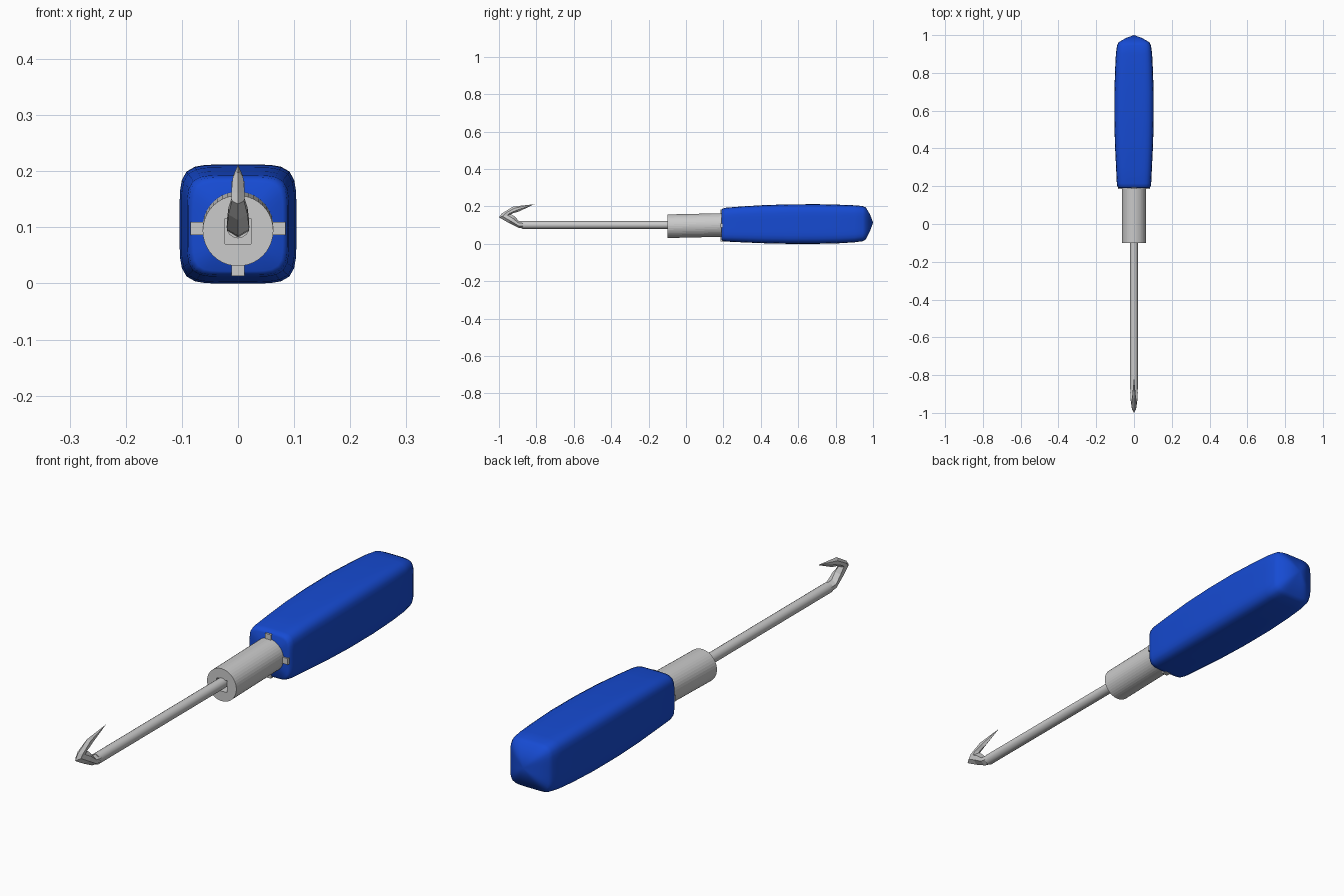
import bpy, bmesh, math
from mathutils import Vector

if "Cube" in bpy.data.objects:
    bpy.data.objects.remove(bpy.data.objects["Cube"])


def loft(name, rings, start=None, end=None):
    """Skin a list of point rings; close each end on a tip point or a flat cap."""
    bm = bmesh.new()
    vr = [[bm.verts.new(p) for p in r] for r in rings]
    n = len(vr[0])
    for a, b in zip(vr, vr[1:]):
        for i in range(n):
            j = (i + 1) % n
            bm.faces.new((a[i], a[j], b[j], b[i]))
    for ring, tip in ((vr[0], start), (vr[-1], end)):
        if tip is None:
            bm.faces.new(ring)
        else:
            t = bm.verts.new(tip)
            for i in range(n):
                bm.faces.new((ring[i], ring[(i + 1) % n], t))
    bmesh.ops.recalc_face_normals(bm, faces=bm.faces)
    me = bpy.data.meshes.new(name)
    bm.to_mesh(me)
    bm.free()
    ob = bpy.data.objects.new(name, me)
    bpy.context.collection.objects.link(ob)
    return ob


def smooth(ob, deg):
    bpy.ops.object.select_all(action='DESELECT')
    ob.select_set(True)
    bpy.context.view_layer.objects.active = ob
    bpy.ops.object.shade_smooth_by_angle(angle=math.radians(deg))


def rounded_square(y, hx, z0, z1, n=48, power=5.5):
    pts = []
    for i in range(n):
        a = 2 * math.pi * i / n
        c, s = math.cos(a), math.sin(a)
        k = (abs(c) ** power + abs(s) ** power) ** (-1 / power)
        pts.append((hx * c * k, y, (z0 + z1) / 2 + (z1 - z0) / 2 * s * k))
    return pts


def rod(name, p0, p1, r, sides):
    rings = [[(r * math.cos(2 * math.pi * i / sides), p[0],
               p[1] + r * math.sin(2 * math.pi * i / sides)) for i in range(sides)]
             for p in (p0, p1)]
    return loft(name, rings)


def box(name, center, size):
    bpy.ops.mesh.primitive_cube_add(size=1, location=center)
    ob = bpy.context.object
    ob.name = name
    ob.scale = size
    return ob


# Handle: rounded-square grip swelling in the middle with a blunt pointed end
sections = [(0.190, 0.080, 0.022, 0.180), (0.197, 0.088, 0.015, 0.189),
            (0.215, 0.091, 0.012, 0.193), (0.30, 0.095, 0.008, 0.200),
            (0.42, 0.101, 0.003, 0.207), (0.55, 0.104, 0.0, 0.211),
            (0.70, 0.104, 0.0, 0.212), (0.82, 0.100, 0.003, 0.209),
            (0.90, 0.096, 0.008, 0.206), (0.945, 0.090, 0.014, 0.202),
            (0.962, 0.082, 0.024, 0.194), (0.985, 0.042, 0.070, 0.155)]
handle = loft("handle", [rounded_square(*s) for s in sections],
              (0, 0.190, 0.10), (0, 1.0, 0.114))
smooth(handle, 50)
blue = bpy.data.materials.new("blue_grip")
blue.diffuse_color = (0.008, 0.07, 0.65, 1)
blue.use_nodes = True
blue.node_tree.nodes["Principled BSDF"].inputs["Base Color"].default_value = blue.diffuse_color
handle.data.materials.append(blue)

# Collar with a square socket in its front
collar = rod("collar", (-0.10, 0.094), (0.21, 0.101), 0.063, 40)
cutter = box("socket_cutter", (0, -0.10, 0.093), (0.046, 0.2, 0.046))
cutter.hide_render = True
cutter.hide_set(True)
cut = collar.modifiers.new("socket", 'BOOLEAN')
cut.operation = 'DIFFERENCE'
cut.object = cutter
cut.solver = 'EXACT'

# Cross-shaped key tabs between collar and grip
box("tab_horizontal", (0, 0.195, 0.098), (0.17, 0.022, 0.024))
box("tab_vertical", (0, 0.195, 0.098), (0.024, 0.022, 0.17))

# Shaft
shaft = rod("shaft", (-0.875, 0.101), (0.02, 0.101), 0.0205, 16)
smooth(shaft, 40)

# Barbed hook: (outer y, outer z, inner y, inner z, half width)
hook_sections = [(-0.86, 0.081, -0.86, 0.120, 0.019),
                 (-0.895, 0.085, -0.895, 0.123, 0.020),
                 (-0.95, 0.113, -0.915, 0.146, 0.017),
                 (-1.0, 0.142, -0.935, 0.158, 0.011),
                 (-0.985, 0.162, -0.925, 0.164, 0.012),
                 (-0.925, 0.199, -0.895, 0.172, 0.009)]
rings = []
for oy, oz, iy, iz, w in hook_sections:
    o, i = Vector((0, oy, oz)), Vector((0, iy, iz))
    ring = []
    for t, s in ((0, 0), (0.3, 1), (0.7, 1), (1, 0), (0.7, -1), (0.3, -1)):
        ring.append(o.lerp(i, t) + Vector((s * w, 0, 0)))
    rings.append(ring)
loft("hook", rings, None, (0, -0.81, 0.212))
